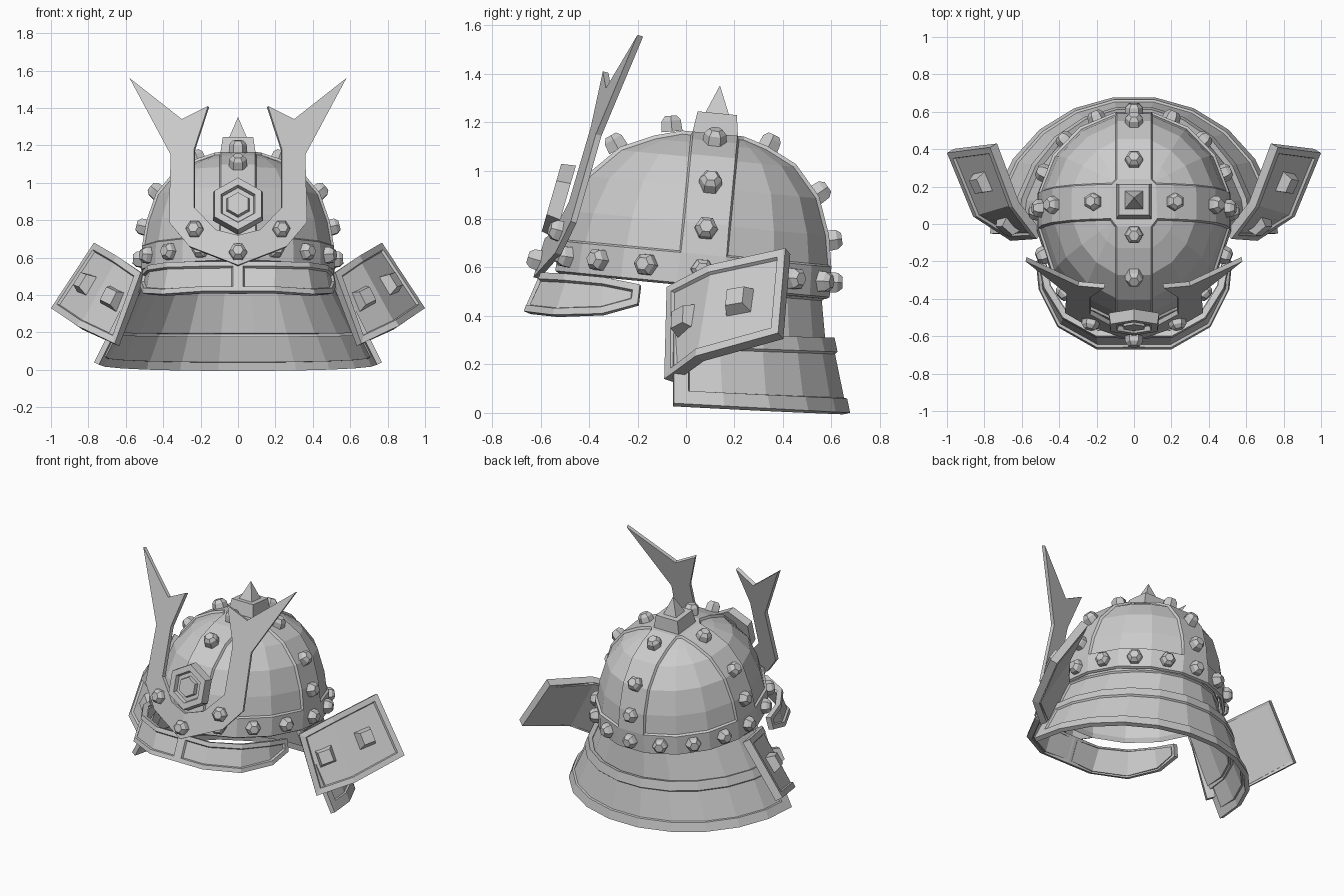
import bpy, bmesh
from math import sin, cos, asin, acos, pi, radians, sqrt
from mathutils import Vector, Matrix

cube = bpy.data.objects.get("Cube")
if cube:
    bpy.data.objects.remove(cube, do_unlink=True)

GREY = (0.6, 0.6, 0.6, 1)
steel = bpy.data.materials.new("grey_steel")
steel.use_nodes = True
steel.diffuse_color = GREY
steel.node_tree.nodes["Principled BSDF"].inputs["Base Color"].default_value = GREY


def finish(name, bm, mirror=False, thickness=0):
    mesh = bpy.data.meshes.new(name)
    bm.to_mesh(mesh)
    bm.free()
    mesh.materials.append(steel)
    ob = bpy.data.objects.new(name, mesh)
    bpy.context.collection.objects.link(ob)
    if mirror:
        ob.modifiers.new("Mirror", "MIRROR")
    if thickness:
        mod = ob.modifiers.new("Solidify", "SOLIDIFY")
        mod.thickness = thickness
        mod.offset = -1
    return ob


def face_out(bm, out):
    """Turn a shell so that its normals point along out(face centre)."""
    bmesh.ops.recalc_face_normals(bm, faces=bm.faces)
    total = sum(f.normal.dot(out(f.calc_center_median())) * f.calc_area() for f in bm.faces)
    if total < 0:
        bmesh.ops.reverse_faces(bm, faces=bm.faces)
    bm.normal_update()


def grid(rows, closed=False):
    """Skin rows of points; returns the mesh and (face, row, column) records."""
    bm = bmesh.new()
    vs = [[bm.verts.new(p) for p in row] for row in rows]
    n = len(vs[0])
    recs = []
    for r in range(len(vs) - 1):
        for c in range(n if closed else n - 1):
            d = (c + 1) % n
            recs.append((bm.faces.new((vs[r][c], vs[r][d], vs[r + 1][d], vs[r + 1][c])), r, c))
    return bm, vs, recs


def inset(bm, faces, width, depth):
    bmesh.ops.inset_region(bm, faces=faces, thickness=width, depth=depth,
                           use_boundary=True, use_even_offset=True)


def frustum(bm, matrix, sides, r1, r2, z1, z2):
    m = matrix @ Matrix.Translation((0, 0, (z1 + z2) / 2)) @ Matrix.Rotation(pi / sides, 4, "Z")
    bmesh.ops.create_cone(bm, cap_ends=True, segments=sides, radius1=r1, radius2=r2,
                          depth=z2 - z1, matrix=m)


def facing(point, normal):
    return Matrix.Translation(point) @ Vector(normal).to_track_quat("Z", "Y").to_matrix().to_4x4()


# Dome with raised cross straps and brow band, tipped slightly back
TILT = Matrix.Translation((0, 0.06, 0.52)) @ Matrix.Rotation(radians(-5.5), 4, "X")
RX, STRAP = 0.51, 0.1
PROFILE = [(1, 0), (0.99, 0.14), (0.95, 0.26), (0.85, 0.41), (0.66, 0.53), (0.45, 0.59), (0.3, 0.62)]


def depth_at(a):
    return 0.60 if cos(a) > 0 else 0.53


def dome_ring(t, h):
    pts = []
    for q in range(4):
        front = q in (0, 3)
        ey = (0.60 if front else 0.53) * t
        near, side = asin(STRAP / (RX * t)), acos(STRAP / ey)
        lo, hi = [(near, side), (pi - side, pi - near), (pi + near, pi + side),
                  (2 * pi - side, 2 * pi - near)][q]
        for i in range(4):
            a = lo + (hi - lo) * i / 3
            pts.append(TILT @ Vector((RX * t * sin(a), -ey * cos(a), h)))
    return pts


bm, vs, recs = grid([dome_ring(t, h) for t, h in PROFILE], True)
cap = bm.faces.new(vs[-1])
face_out(bm, lambda c: c - Vector((0, 0.05, 0.5)))
inset(bm, [f for f, r, c in recs if r == 0 or c % 4 == 3] + [cap], 0.008, 0.015)
finish("dome", bm, thickness=0.03)

# Hexagonal rivets on band and straps
bm = bmesh.new()


def rivet(m):
    frustum(bm, m, 6, 0.05, 0.046, -0.02, 0.025)
    frustum(bm, m, 6, 0.046, 0.028, 0.025, 0.045)


def dome_rivet(a, t, h, lean):
    p = Vector((RX * t * sin(a), -depth_at(a) * t * cos(a), h))
    e = radians(lean)
    n = Vector((sin(a) * cos(e), -cos(a) * cos(e), sin(e)))
    rivet(TILT @ facing(p + n * 0.012, n))


for i in range(1, 16):
    dome_rivet(i * pi / 8, 0.99, 0.07, 3)
for a in (pi / 2, pi, 3 * pi / 2):
    for t, h, lean in ((0.955, 0.24, 14), (0.83, 0.425, 40), (0.42, 0.60, 70)):
        dome_rivet(a, t, h, lean)
for t, h, lean in ((0.66, 0.54, 55), (0.3, 0.635, 80)):
    dome_rivet(0, t, h, lean)


# Crest plane: leans back with height and away from the middle
def crest_y(x, z):
    return -0.63 + 0.293 * (z - 0.56) + 0.236 * abs(x)


for x, z in ((0, 0.63), (0.23, 0.75), (-0.23, 0.75)):
    rivet(facing((x, crest_y(x, z), z), (0.22 * (x > 0) - 0.22 * (x < 0), -1, 0.29)))
finish("rivets", bm)

# Horned crest
OUTLINE = [(0, 0.56), (0.26, 0.66), (0.37, 0.79), (0.36, 1.15), (0.58, 1.56), (0.30, 1.34),
           (0.16, 1.41), (0.235, 1.18), (0.235, 0.87), (0.12, 0.75), (0, 0.72)]
bm = bmesh.new()
bm.faces.new([bm.verts.new((x, crest_y(x, z), z)) for x, z in OUTLINE])
face_out(bm, lambda c: Vector((0, -1, 0)))
finish("horned_crest", bm, True, 0.025)

# Hexagonal emblem: stepped disc with a sunken ring
bm = bmesh.new()
m = facing((0, crest_y(0, 0.88) + 0.01, 0.88), (0, -1, 0.29)) @ Matrix.Rotation(pi / 6, 4, "Z")
frustum(bm, m, 6, 0.155, 0.145, -0.03, 0.03)
top = max(bm.faces, key=lambda f: -f.calc_center_median().y + f.calc_center_median().z * 0.29)
for width, depth in ((0.035, 0), (0.008, -0.025), (0.022, 0), (0.006, 0.025)):
    inset(bm, [top], width, depth)
finish("emblem", bm)

# Finial
bm = bmesh.new()
frustum(bm, TILT, 4, 0.14, 0.115, 0.6, 0.72)
frustum(bm, TILT, 4, 0.068, 0.0, 0.72, 0.835)
finish("finial", bm)

# Visor, half then mirrored
TOP = [(0, -0.60, 0.58), (0.2, -0.60, 0.58), (0.38, -0.5, 0.575), (0.48, -0.34, 0.56), (0.51, -0.19, 0.53)]
LOW = [(0, -0.67, 0.42), (0.2, -0.67, 0.42), (0.41, -0.55, 0.405), (0.51, -0.35, 0.41), (0.525, -0.2, 0.45)]
bm, vs, recs = grid([TOP, LOW])
face_out(bm, lambda c: Vector((c.x, c.y, 0)))
inset(bm, list(bm.faces), 0.028, 0)
inset(bm, [f for f, r, c in recs], 0.006, -0.014)
finish("visor", bm, True, 0.035)


# Neck guard: two overlapping flared plates
def guard_row(rx, ry, z_front, z_back):
    return [(rx * cos(a), -0.05 + ry * sin(a), z_front + (z_back - z_front) * sin(a))
            for a in (pi * i / 11 for i in range(12))]


def guard(name, rows, border):
    bm, vs, recs = grid([guard_row(*r) for r in rows])
    face_out(bm, lambda c: Vector((c.x, c.y + 0.05, 0)))
    inset(bm, list(bm.faces), border, 0)
    inset(bm, [f for f, r, c in recs], 0.006, -0.012)
    finish(name, bm, thickness=0.03)


guard("upper_neck_guard", [(0.50, 0.625, 0.55, 0.50), (0.67, 0.655, 0.2, 0.18)], 0.03)
guard("lower_neck_guard", [(0.625, 0.67, 0.33, 0.31), (0.77, 0.735, 0.04, 0.0)], 0.06)

# Side wings: bent framed plates with square studs
UP = [(0.52, -0.08, 0.52), (0.65, 0.09, 0.61), (0.77, 0.41, 0.68)]
DOWN = [(0.66, -0.09, 0.14), (0.86, 0.04, 0.235), (1.0, 0.38, 0.33)]
bm, vs, recs = grid([UP, DOWN])
face_out(bm, lambda c: Vector((1, -0.6, 0.3)))
normals = [f.normal.copy() for f, r, c in recs]
inset(bm, list(bm.faces), 0.035, 0)
inset(bm, [f for f, r, c in recs], 0.006, -0.014)
finish("side_wing", bm, True, 0.05)

bm = bmesh.new()
for (f, p) in zip(normals, ((0.675, -0.01, 0.385), (0.82, 0.215, 0.465))):
    # seat the stud on the plate and square it with the frame
    y = Vector((-0.2, 0.03, 0.37))
    y = (y - f * y.dot(f)).normalized()
    m = Matrix((y.cross(f), y, f)).transposed().to_4x4()
    m.translation = p
    frustum(bm, m, 4, 0.085, 0.055, -0.03, 0.035)
finish("wing_studs", bm, True)
